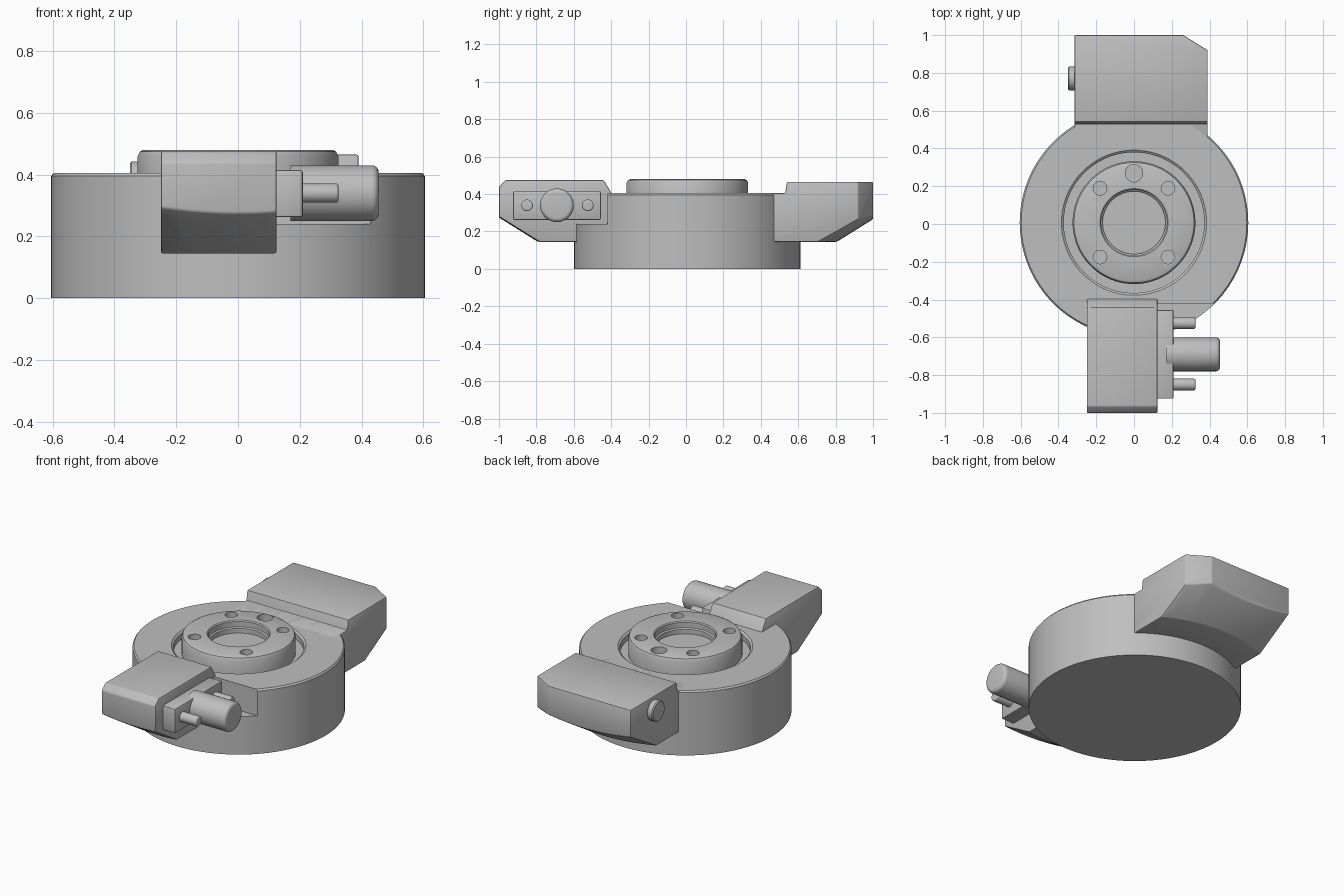
import bpy, bmesh, math
from mathutils import Matrix, Vector

cube = bpy.data.objects.get("Cube")
if cube:
    bpy.data.objects.remove(cube, do_unlink=True)

grey = bpy.data.materials.new("machined grey")
grey.use_nodes = True
colour = (0.52, 0.52, 0.52, 1)
grey.diffuse_color = colour
grey.node_tree.nodes["Principled BSDF"].inputs["Base Color"].default_value = colour

CENTRE = Vector((0, 0.007, 0))


def finish(name, bm):
    """Turn a bmesh into a named grey object."""
    bmesh.ops.remove_doubles(bm, verts=bm.verts, dist=1e-5)
    bmesh.ops.recalc_face_normals(bm, faces=bm.faces)
    mesh = bpy.data.meshes.new(name)
    bm.to_mesh(mesh)
    bm.free()
    mesh.materials.append(grey)
    obj = bpy.data.objects.new(name, mesh)
    bpy.context.collection.objects.link(obj)
    return obj


def lathe(name, profile, place, sides=96):
    """Revolve (radius, height) points that start and end on the axis."""
    bm = bmesh.new()
    verts = [bm.verts.new((r, 0, z)) for r, z in profile]
    edges = [bm.edges.new(pair) for pair in zip(verts, verts[1:])]
    bmesh.ops.spin(bm, geom=verts + edges, axis=(0, 0, 1), cent=(0, 0, 0),
                   angle=math.tau, steps=sides, use_merge=True)
    bmesh.ops.transform(bm, matrix=place, verts=bm.verts)
    return finish(name, bm)


def extrude(name, outline, start, depth):
    """Closed outline pushed along a depth vector."""
    bm = bmesh.new()
    face = bm.faces.new([bm.verts.new(Vector(p) + start) for p in outline])
    out = bmesh.ops.extrude_face_region(bm, geom=[face])["geom"]
    bmesh.ops.translate(bm, vec=depth,
                        verts=[v for v in out if isinstance(v, bmesh.types.BMVert)])
    return finish(name, bm)


def side_block(name, outline, x0, x1):
    """Side profile in (y, z) extruded from x0 to x1."""
    return extrude(name, [(0, y, z) for y, z in outline],
                   Vector((x0, 0, 0)), Vector((x1 - x0, 0, 0)))


def apply(obj, kind, **settings):
    mod = obj.modifiers.new(kind.lower(), kind)
    for key, value in settings.items():
        setattr(mod, key, value)
    bpy.context.view_layer.objects.active = obj
    bpy.ops.object.modifier_apply(modifier=mod.name)


def boolean(obj, tool, operation="DIFFERENCE"):
    apply(obj, "BOOLEAN", object=tool, operation=operation, solver="EXACT")
    bpy.data.objects.remove(tool, do_unlink=True)


def bevel(obj, width=0.008):
    apply(obj, "BEVEL", width=width, segments=2, limit_method="ANGLE",
          angle_limit=math.radians(28))


def upright(x=0, y=0, z=0):
    return Matrix.Translation(CENTRE + Vector((x, y, z)))


def sideways(x, y, z):
    """Lathe axis turned to point along +x."""
    return Matrix.Translation((x, y, z)) @ Matrix.Rotation(math.pi / 2, 4, "Y")


def peg(name, x, y, z, radius, length, round_off):
    arc = [(radius - round_off * (1 - math.cos(a)), length - round_off * (1 - math.sin(a)))
           for a in (math.pi / 2 * i / 5 for i in range(6))]
    return lathe(name, [(0, 0), (radius, 0)] + arc + [(0, length)], sideways(x, y, z), 48)


def cone_limit():
    """Flaring solid that slopes the undersides of both housings."""
    return lathe("slope_limit", [(0, 0.145), (0.8, 0.145), (1.6, 0.645), (0, 0.645)],
                 upright(), 128)


# Round body with the ring groove around the flange
body = lathe("body", [(0, 0), (0.605, 0), (0.605, 0.395), (0.597, 0.405), (0.384, 0.405),
                      (0.372, 0.395), (0.372, 0.36), (0, 0.36)], upright(), 128)
boolean(body, side_block("notch_cutter", [(-1, 0.24), (-0.42, 0.24), (-0.42, 0.6), (-1, 0.6)],
                         0.1, 0.8))

# Raised flange with centre recess, four bolt holes and one larger hole
flange = lathe("flange", [(0, 0.35), (0.325, 0.35), (0.325, 0.46), (0.318, 0.474), (0.306, 0.48),
                          (0.18, 0.48), (0.174, 0.474), (0.174, 0.44), (0.166, 0.434),
                          (0.166, 0.405), (0, 0.405)], upright())
holes = [(sx * 0.18, sy * 0.182, 0.036) for sx in (-1, 1) for sy in (-1, 1)]
holes.append((0, 0.262, 0.046))
for x, y, r in holes:
    boolean(flange, lathe("hole_cutter", [(0, 0.43), (r, 0.43), (r, 0.6), (0, 0.6)],
                          upright(x, y), 32))

# Rear housing with cut corner
rear = side_block("rear_housing", [(0.4, 0.145), (1, 0.145), (1, 0.465), (0.54, 0.465),
                                   (0.53, 0.405), (0.4, 0.405)], -0.315, 0.39)
boolean(rear, extrude("corner_cutter", [(0.26, 1, 0), (0.39, 0.92, 0), (0.6, 0.92, 0),
                                        (0.6, 1.1, 0), (0.26, 1.1, 0)],
                      Vector(), Vector((0, 0, 1))))
boolean(rear, cone_limit(), "INTERSECT")
bevel(rear, 0.006)

# Button on the side of the rear housing
button = lathe("rear_button", [(0, 0.02), (0.063, 0.02), (0.063, -0.029), (0.057, -0.035),
                               (0, -0.035)], sideways(-0.315, 0.77, 0.38), 48)

# Front housing
front = side_block("front_housing", [(-0.42, 0.145), (-1, 0.145), (-1, 0.44), (-0.965, 0.475),
                                     (-0.44, 0.475), (-0.395, 0.4), (-0.395, 0.3),
                                     (-0.42, 0.24)], -0.25, 0.125)
boolean(front, cone_limit(), "INTERSECT")
bevel(front)

# Connector plate, main connector and its two guide pins
plate = side_block("connector_plate", [(-0.925, 0.262), (-0.455, 0.262), (-0.455, 0.415),
                                       (-0.925, 0.415)], 0.11, 0.21)
bevel(plate)
connector = peg("connector", 0.17, -0.69, 0.34, 0.09, 0.285, 0.022)
pins = [peg("guide_pin", 0.2, y, 0.34, 0.031, 0.125, 0.008) for y in (-0.85, -0.525)]

# Smooth curved faces and keep the edges crisp
for obj in [body, flange, rear, button, front, plate, connector] + pins:
    bpy.ops.object.select_all(action="DESELECT")
    obj.select_set(True)
    bpy.context.view_layer.objects.active = obj
    bpy.ops.object.shade_smooth_by_angle(angle=math.radians(30))
